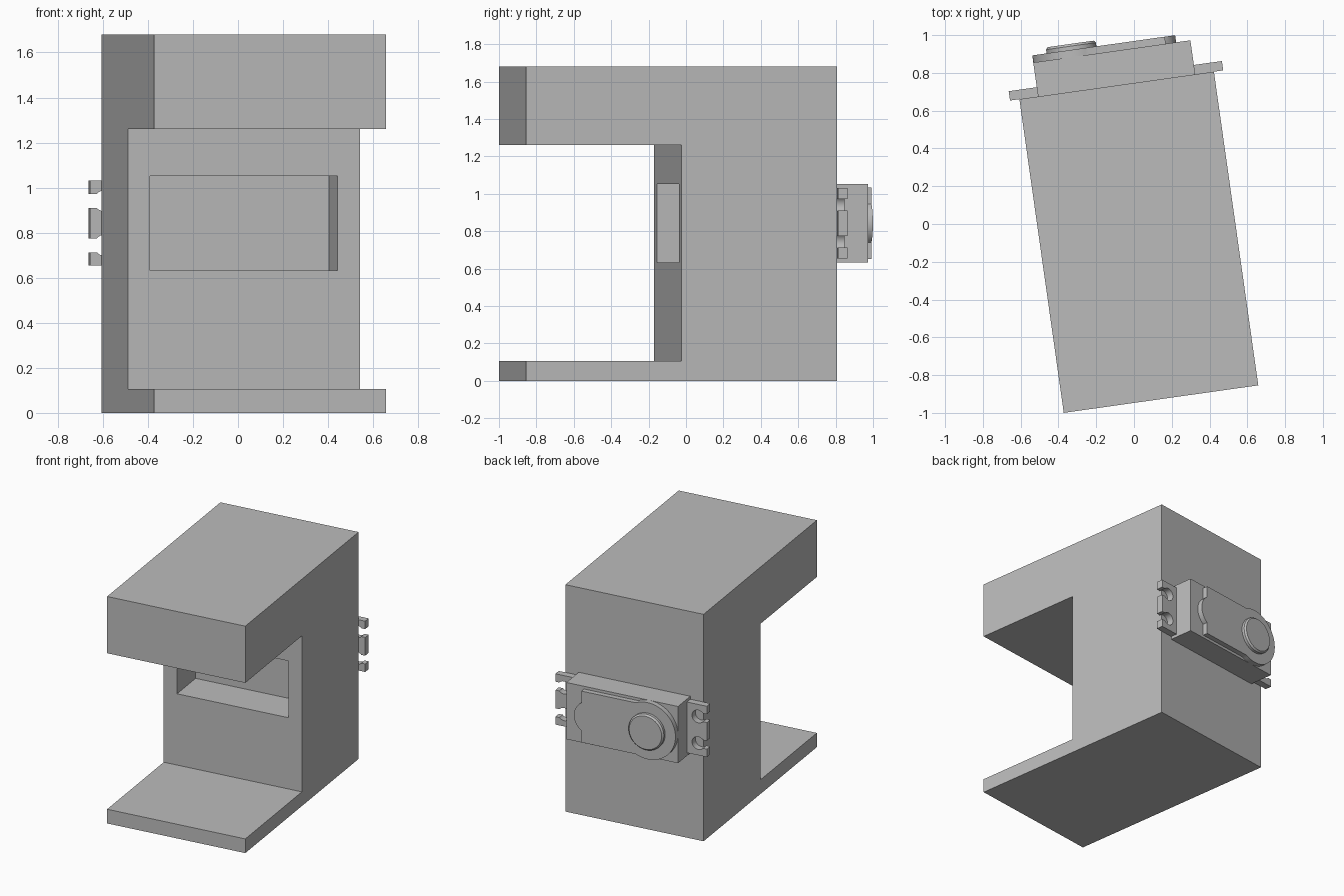
import bpy, bmesh
from math import radians, sin, cos, asin, degrees, pi
from mathutils import Matrix, Vector

if "Cube" in bpy.data.objects:
    bpy.data.objects.remove(bpy.data.objects["Cube"])

grey = bpy.data.materials.new("plain_grey")
grey.use_nodes = True
colour = (0.5, 0.5, 0.5, 1)
grey.diffuse_color = colour
grey.node_tree.nodes["Principled BSDF"].inputs["Base Color"].default_value = colour

# Turned frame: local x is width, y runs from front edge to back, z is up
FRAME = Matrix.Translation((0.143, -0.927, 0)) @ Matrix.Rotation(radians(8.05), 4, 'Z')
WIDTH, DEPTH, HEIGHT = 1.04, 1.677, 1.68
WALL = 0.838          # front of the back wall
MID = 0.8425          # height of the motor axis
CASE_W, CASE_H = 0.42, 0.21


def arc(cx, cy, r, a0, a1, steps=24):
    angles = [radians(a0 + (a1 - a0) * i / steps) for i in range(steps + 1)]
    return [(cx + r * cos(a), cy + r * sin(a)) for a in angles]


def rect(w, h):
    return [(-w, -h), (w, -h), (w, h), (-w, h)]


def prism(name, outline, start, end, place, smooth=False, chamfer=1.0, centre=(0, 0)):
    """Extrude an outline; place(a, b, t) maps it into the local frame."""
    bm = bmesh.new()
    rings = []
    for t, s in ((start, 1.0), (end, chamfer)):
        rings.append([bm.verts.new(FRAME @ Vector(place(
            centre[0] + (a - centre[0]) * s, centre[1] + (b - centre[1]) * s, t)))
            for a, b in outline])
    low, high = rings
    bm.faces.new(low)
    bm.faces.new(high)
    n = len(outline)
    for i in range(n):
        j = (i + 1) % n
        bm.faces.new((low[i], low[j], high[j], high[i]))
    bmesh.ops.recalc_face_normals(bm, faces=bm.faces)
    mesh = bpy.data.meshes.new(name)
    bm.to_mesh(mesh)
    bm.free()
    mesh.materials.append(grey)
    obj = bpy.data.objects.new(name, mesh)
    bpy.context.collection.objects.link(obj)
    bpy.ops.object.select_all(action='DESELECT')
    bpy.context.view_layer.objects.active = obj
    obj.select_set(True)
    if smooth:
        bpy.ops.object.shade_smooth_by_angle(angle=radians(25))
    return obj


def across(v, z, u):
    return (u, v, z)


def backward(u, w, v):
    return (u, v, MID + w)


# C-shaped bracket with a slot through the wall for the motor
profile = [(0, 0), (DEPTH, 0), (DEPTH, HEIGHT), (0, HEIGHT),
           (0, 1.26), (WALL, 1.26), (WALL, 0.105), (0, 0.105)]
bracket = prism("bracket", profile, -WIDTH / 2, WIDTH / 2, across)
cutter = prism("slot_cutter", rect(CASE_W, CASE_H), WALL - 0.2, DEPTH + 0.2, backward)
cutter.hide_render = True
cut = bracket.modifiers.new("slot", 'BOOLEAN')
cut.operation, cut.solver, cut.object = 'DIFFERENCE', 'EXACT', cutter
bpy.context.view_layer.objects.active = bracket
bpy.ops.object.modifier_apply(modifier=cut.name)
bpy.data.objects.remove(cutter)

# Motor case filling the slot, recessed at the front
prism("motor_case", rect(CASE_W, CASE_H), WALL + 0.275, DEPTH + 0.182, backward)

# Mounting ears with two open keyholes each
EAR, EAR_H, HOLE_U, HOLE_W, HOLE_R, GAP = 0.57, 0.188, 0.505, 0.0985, 0.047, 0.031
open_angle = degrees(asin(GAP / HOLE_R))
ear = [(CASE_W - 0.01, -EAR_H), (EAR, -EAR_H)]
for w in (-HOLE_W, HOLE_W):
    ear += [(EAR, w - GAP)]
    ear += arc(HOLE_U, w, HOLE_R, 360 - open_angle, open_angle)
    ear += [(EAR, w + GAP)]
ear += [(EAR, EAR_H), (CASE_W - 0.01, EAR_H)]
for side, name in ((1, "left_ear"), (-1, "right_ear")):
    prism(name, [(side * u, w) for u, w in ear], DEPTH, DEPTH + 0.05, backward, True)

# Raised gear cover: round at one end, small bulge at the other
COVER_H, END, AXIS = 0.19, 0.288, -0.21
join = degrees(asin(COVER_H / CASE_H))
cover = [(END, -COVER_H)] + arc(0.221, 0, 0.123, -57, 57)
cover += [(END, COVER_H)] + arc(AXIS, 0, CASE_H, join, 360 - join, 40)
prism("gear_cover", cover, DEPTH + 0.17, DEPTH + 0.22, backward, True)

# Output boss with a chamfered rim
disc = arc(AXIS, 0, 0.133, 0, 352.5, 47)
prism("output_boss", disc, DEPTH + 0.21, DEPTH + 0.24, backward, True)
prism("boss_rim", disc, DEPTH + 0.24, DEPTH + 0.252, backward, True, 0.92, (AXIS, 0))
